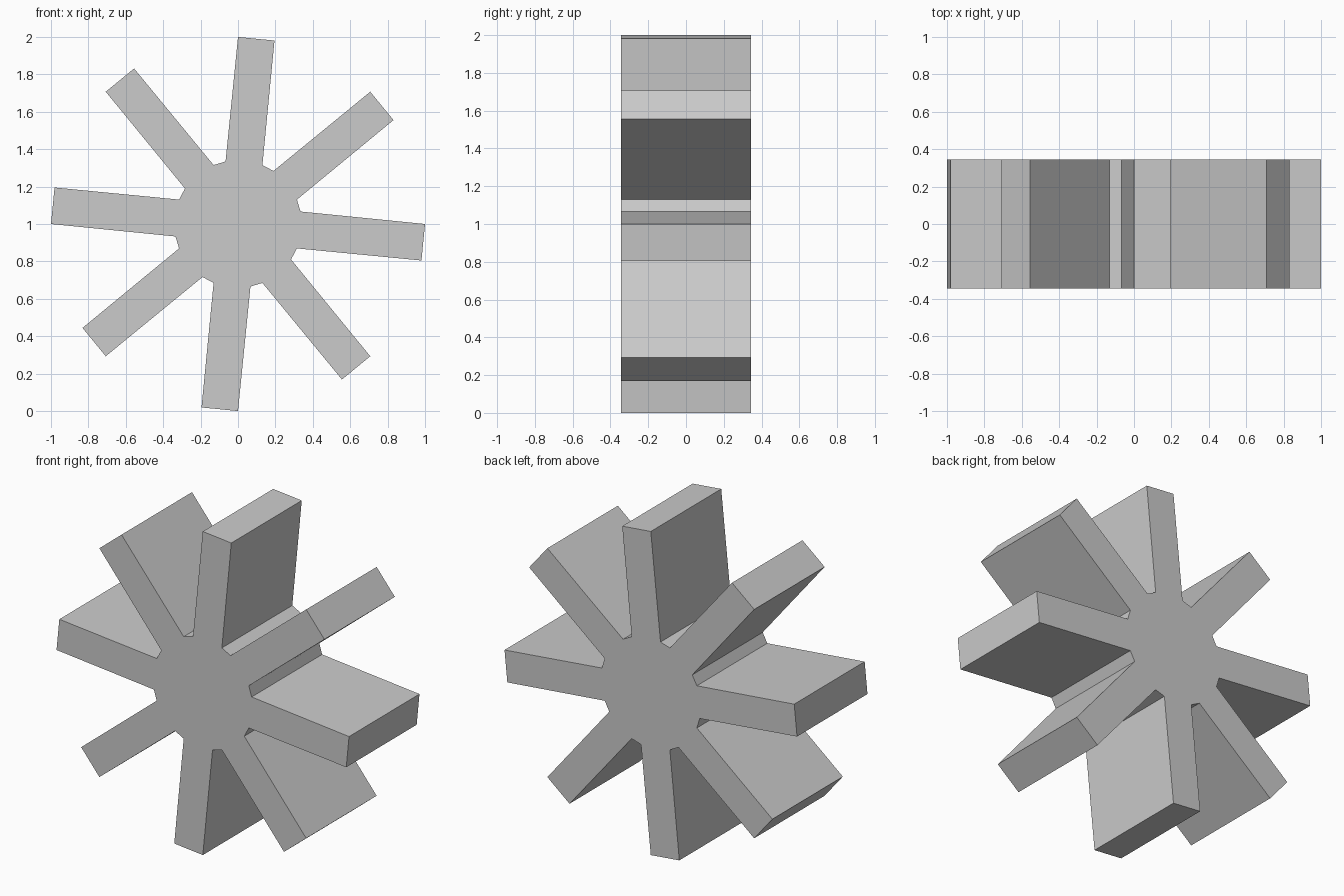
import bpy, bmesh
from math import sin, cos, radians

if "Cube" in bpy.data.objects:
    bpy.data.objects.remove(bpy.data.objects["Cube"])

TEETH, OUTER, INNER, HALF_DEPTH = 8, 1.0, 0.341, 0.344

# One tooth: (clockwise angle from vertical, radius), repeated around the hub
tooth = [(-11.25, INNER), (0, OUTER), (11.25, OUTER), (22.5, INNER)]

bm = bmesh.new()
ring = []
for i in range(TEETH):
    for angle, r in tooth:
        a = radians(angle + i * 360 / TEETH)
        ring.append(bm.verts.new((r * sin(a), -HALF_DEPTH, 1 + r * cos(a))))

# Extrude the front profile straight back
front = bm.faces.new(ring)
res = bmesh.ops.extrude_face_region(bm, geom=[front], use_keep_orig=True)
back = [v for v in res["geom"] if isinstance(v, bmesh.types.BMVert)]
bmesh.ops.translate(bm, verts=back, vec=(0, 2 * HALF_DEPTH, 0))
bmesh.ops.recalc_face_normals(bm, faces=bm.faces[:])

mesh = bpy.data.meshes.new("gear_wheel")
bm.to_mesh(mesh)
bm.free()
bpy.context.collection.objects.link(bpy.data.objects.new("gear_wheel", mesh))
